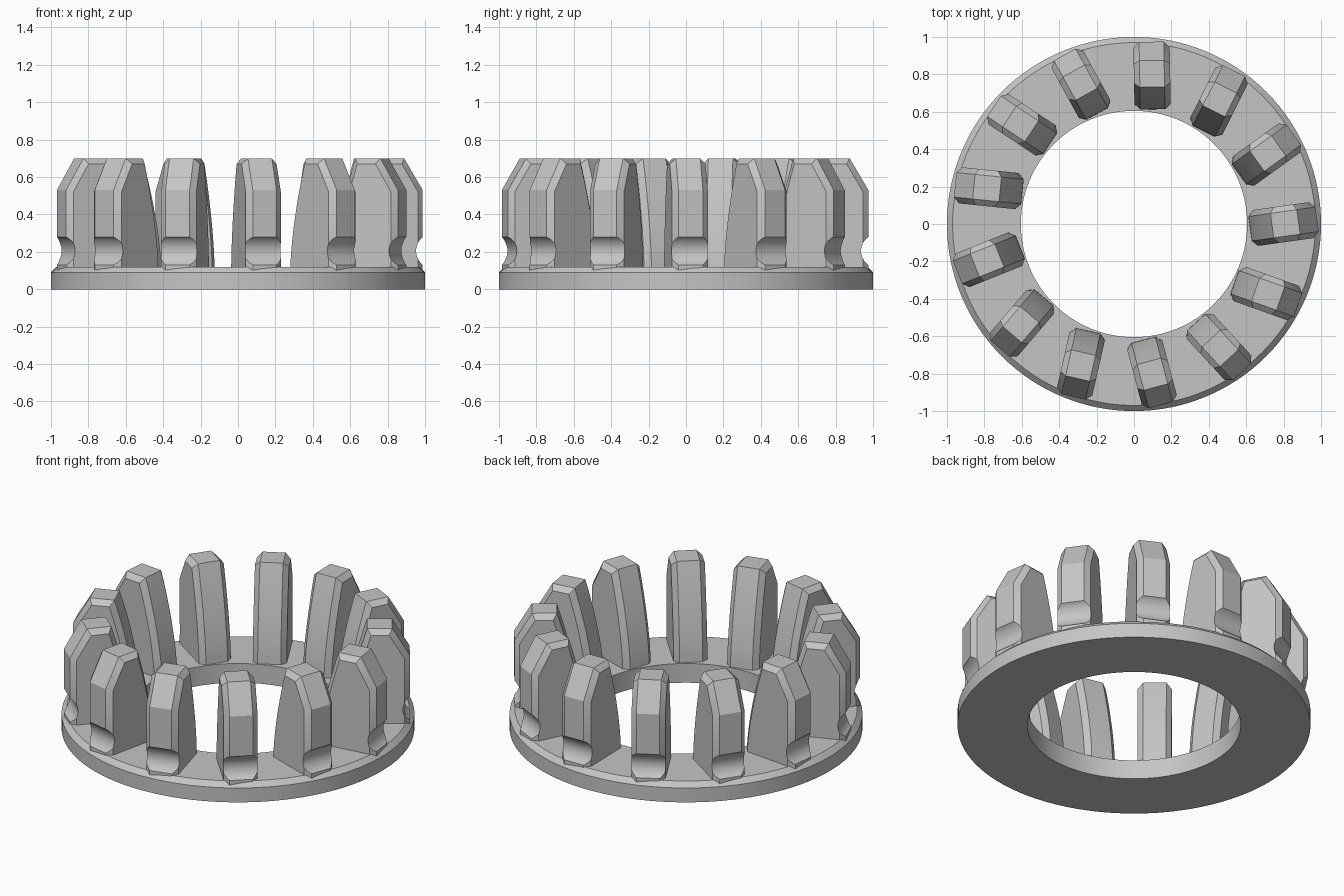
import bpy, bmesh, math
from mathutils import Vector, Matrix

if "Cube" in bpy.data.objects:
    bpy.data.objects.remove(bpy.data.objects["Cube"])

grey = bpy.data.materials.new("light_grey")
grey.diffuse_color = (0.56, 0.56, 0.56, 1)
grey.use_nodes = True
grey.node_tree.nodes["Principled BSDF"].inputs["Base Color"].default_value = grey.diffuse_color


def make_object(name, bm):
    bmesh.ops.recalc_face_normals(bm, faces=bm.faces[:])
    mesh = bpy.data.meshes.new(name)
    bm.to_mesh(mesh)
    bm.free()
    mesh.materials.append(grey)
    obj = bpy.data.objects.new(name, mesh)
    bpy.context.collection.objects.link(obj)
    return obj


def activate(obj):
    bpy.ops.object.select_all(action='DESELECT')
    obj.select_set(True)
    bpy.context.view_layer.objects.active = obj


def smooth(obj):
    activate(obj)
    bpy.ops.object.shade_smooth_by_angle(angle=math.radians(25))


def inset(points, d):
    """Offset a counter-clockwise outline inward by d with mitred corners."""
    out = []
    for i, p in enumerate(points):
        a = (p - points[i - 1]).normalized()
        b = (points[(i + 1) % len(points)] - p).normalized()
        na, nb = Vector((-a.y, a.x)), Vector((-b.y, b.x))
        out.append(p + (na + nb) * d / (1 + na.dot(nb)))
    return out


# Base ring: lathed profile with a chamfered outer top edge
SEG = 128
profile = [(0.605, 0), (1.0, 0), (1.0, 0.09), (0.97, 0.12), (0.605, 0.12)]
bm = bmesh.new()
rings = []
for i in range(SEG):
    a = 2 * math.pi * i / SEG
    rings.append([bm.verts.new((r * math.cos(a), r * math.sin(a), z)) for r, z in profile])
for i in range(SEG):
    p, q = rings[i], rings[(i + 1) % SEG]
    for j in range(len(profile)):
        k = (j + 1) % len(profile)
        bm.faces.new((p[j], q[j], q[k], p[k]))
smooth(make_object("base_ring", bm))

# Tooth: side outline with sloped outer shoulder and curved inner face
outline = [Vector(p) for p in ((-0.183, 0.05), (0.18, 0.05), (0.18, 0.53), (0.08, 0.70))]
STEPS = 10
for i in range(STEPS):
    t = 1 - i / STEPS
    outline.append(Vector((-0.183 + 0.121 * t ** 1.6, 0.10 + 0.60 * t)))
small = inset(outline, 0.03)
bm = bmesh.new()
layers = [[bm.verts.new((p.x, v, p.y)) for p in pts]
          for v, pts in ((-0.097, small), (-0.066, outline), (0.066, outline), (0.097, small))]
for a, b in zip(layers, layers[1:]):
    for j in range(len(a)):
        k = (j + 1) % len(a)
        bm.faces.new((a[j], a[k], b[k], b[j]))
bm.faces.new(layers[0])
bm.faces.new(layers[-1])
tooth = make_object("tooth", bm)

# Round groove across the foot of the outer face
bm = bmesh.new()
bmesh.ops.create_cone(bm, cap_ends=True, segments=48, radius1=0.09, radius2=0.09, depth=0.5,
                      matrix=Matrix.Translation((0.23, 0, 0.205)) @ Matrix.Rotation(math.pi / 2, 4, 'X'))
cutter = make_object("groove_cutter", bm)
cutter.hide_render = True
mod = tooth.modifiers.new("groove", 'BOOLEAN')
mod.operation = 'DIFFERENCE'
mod.solver = 'EXACT'
mod.object = cutter
activate(tooth)
bpy.ops.object.modifier_apply(modifier=mod.name)
bpy.data.objects.remove(cutter)
smooth(tooth)

# Thirteen teeth around the ring, each twisted slightly off radial
COUNT = 13
for i in range(COUNT):
    obj = tooth if i == 0 else tooth.copy()
    if i:
        bpy.context.collection.objects.link(obj)
    obj.name = f"tooth_{i + 1}"
    a = 2 * math.pi * i / COUNT
    obj.location = (0.8 * math.cos(a), 0.8 * math.sin(a), 0)
    obj.rotation_euler = (0, 0, a + math.radians(8))
